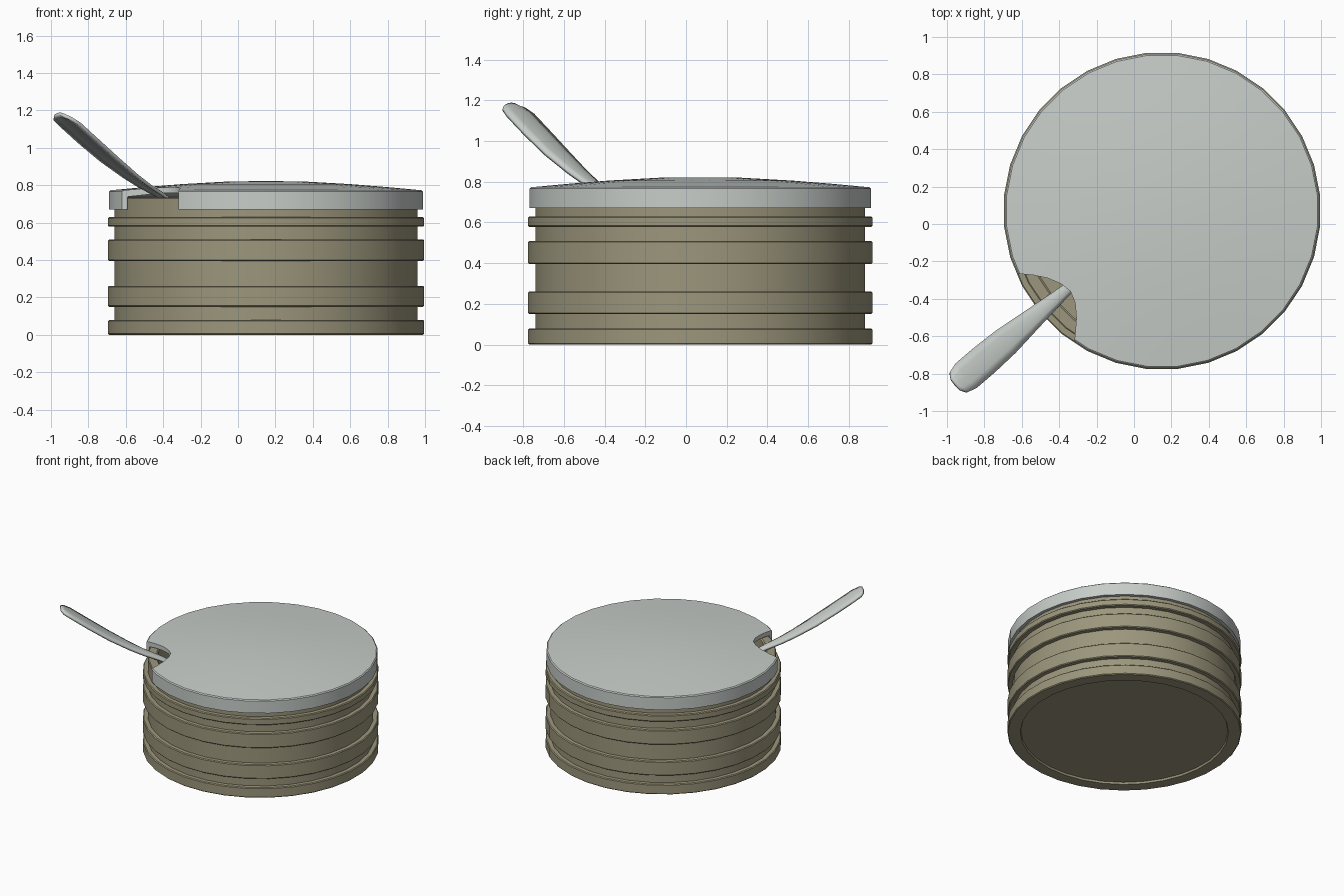
import bpy, bmesh, math
from mathutils import Vector, Matrix

if "Cube" in bpy.data.objects:
    bpy.data.objects.remove(bpy.data.objects["Cube"])

CENTRE = Vector((0.15, 0.07, 0))
SIDES = 32


def material(name, rgb):
    m = bpy.data.materials.new(name)
    m.use_nodes = True
    m.diffuse_color = (*rgb, 1)
    m.node_tree.nodes["Principled BSDF"].inputs["Base Color"].default_value = (*rgb, 1)
    return m


def add_object(name, bm, mat=None):
    bmesh.ops.recalc_face_normals(bm, faces=bm.faces[:])
    mesh = bpy.data.meshes.new(name)
    bm.to_mesh(mesh)
    bm.free()
    obj = bpy.data.objects.new(name, mesh)
    bpy.context.collection.objects.link(obj)
    if mat:
        mesh.materials.append(mat)
    return obj


def activate(obj):
    bpy.ops.object.select_all(action='DESELECT')
    obj.select_set(True)
    bpy.context.view_layer.objects.active = obj


def smooth(obj):
    activate(obj)
    bpy.ops.object.shade_smooth_by_angle(angle=math.radians(30))


def revolve(name, profile, mat):
    """Spin a (radius, height) profile around the pot's axis."""
    bm = bmesh.new()
    start = Matrix.Rotation(math.pi / SIDES, 3, 'Z')
    verts = [bm.verts.new(start @ Vector((r, 0, z))) for r, z in profile]
    edges = [bm.edges.new(pair) for pair in zip(verts, verts[1:])]
    bmesh.ops.spin(bm, geom=verts + edges, cent=(0, 0, 0), axis=(0, 0, 1),
                   angle=2 * math.pi, steps=SIDES)
    bmesh.ops.remove_doubles(bm, verts=bm.verts[:], dist=0.0005)
    bmesh.ops.translate(bm, verts=bm.verts[:], vec=CENTRE)
    return add_object(name, bm, mat)


tan = material("tan pottery", (0.33, 0.305, 0.20))
grey = material("pale grey metal", (0.57, 0.61, 0.585))

# Pot: raised bands on a plain wall, hollow inside, recessed foot
WALL, BAND, CHAMFER = 0.813, 0.849, 0.006
profile = [(0, 0.015), (0.75, 0.015), (0.755, 0)]
for low, high in [(0, 0.08), (0.15, 0.262), (0.395, 0.51), (0.578, 0.63)]:
    if low:
        profile.append((WALL, low))
    profile += [(BAND - CHAMFER, low), (BAND, low + CHAMFER),
                (BAND, high - CHAMFER), (BAND - CHAMFER, high), (WALL, high)]
profile += [(WALL, 0.73), (WALL - CHAMFER, 0.735), (0.75, 0.735),
            (0.74, 0.725), (0.74, 0.06), (0, 0.06)]
smooth(revolve("pot", profile, tan))

# Lid: shallow dome with a skirt
lid = revolve("lid", [(0, 0.822), (0.2, 0.82), (0.45, 0.806), (0.65, 0.79),
                      (0.835, 0.773), (0.843, 0.766), (0.843, 0.67),
                      (0.818, 0.67), (0.818, 0.738), (0.65, 0.76),
                      (0.2, 0.79), (0, 0.792)], grey)

# Notch in the lid for the spoon
outline = [(-0.9, -0.26), (-0.63, -0.265), (-0.54, -0.273), (-0.46, -0.29),
           (-0.39, -0.32), (-0.34, -0.36), (-0.315, -0.42), (-0.308, -0.5),
           (-0.313, -0.57), (-0.32, -0.64), (-0.32, -0.9), (-0.9, -0.9)]
bm = bmesh.new()
face = bm.faces.new([bm.verts.new((x, y, 0.5)) for x, y in outline])
top = bmesh.ops.extrude_face_region(bm, geom=[face])["geom"]
bmesh.ops.translate(bm, vec=(0, 0, 0.5),
                    verts=[v for v in top if isinstance(v, bmesh.types.BMVert)])
cutter = add_object("notch_cutter", bm)
cutter.hide_render = True
cut = lid.modifiers.new("notch", 'BOOLEAN')
cut.operation = 'DIFFERENCE'
cut.solver = 'EXACT'
cut.object = cutter
activate(lid)
bpy.ops.object.modifier_apply(modifier=cut.name)
bpy.data.objects.remove(cutter)
smooth(lid)

# Spoon: rows of (distance from tip, height, half width, hollow depth)
rows = [(0, 1.177, 0.04, 0), (0.02, 1.165, 0.07, 0), (0.07, 1.135, 0.085, 0),
        (0.2, 1.045, 0.085, 0), (0.35, 0.945, 0.078, 0), (0.5, 0.855, 0.06, 0),
        (0.6, 0.802, 0.048, 0), (0.7, 0.757, 0.036, 0), (0.8, 0.705, 0.025, 0),
        (1.2, 0.45, 0.025, 0), (1.35, 0.36, 0.05, 0.01), (1.45, 0.3, 0.11, 0.04),
        (1.6, 0.22, 0.13, 0.06), (1.72, 0.16, 0.09, 0.03), (1.78, 0.13, 0.03, 0)]
along = Vector((0.76, 0.65, 0))
across = Vector((0.65, -0.76, 0))
tip = Vector((-0.955, -0.86, 0))
bm = bmesh.new()
grid = []
for dist, height, half, hollow in rows:
    line = []
    for u in (-1, -0.5, 0, 0.5, 1):
        crown = (0.012 if not hollow else -hollow) * (1 - u * u)
        line.append(bm.verts.new(tip + along * dist + across * half * u
                                 + Vector((0, 0, height + crown - 0.008))))
    grid.append(line)
for a, b in zip(grid, grid[1:]):
    for i in range(4):
        bm.faces.new((a[i], a[i + 1], b[i + 1], b[i]))
spoon = add_object("spoon", bm, grey)
thick = spoon.modifiers.new("thickness", 'SOLIDIFY')
thick.thickness = 0.018
thick.offset = 0
smooth(spoon)
